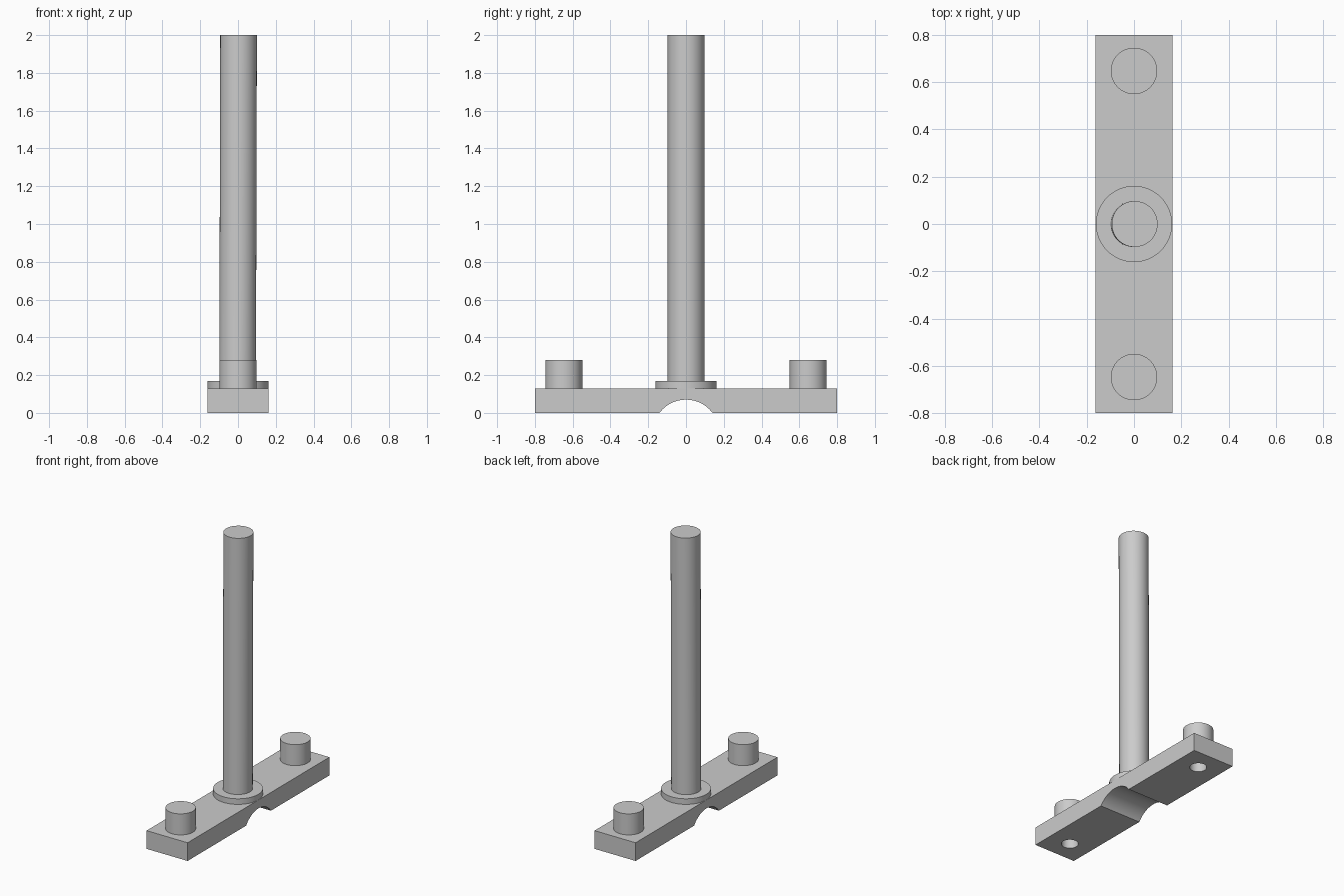
import bpy, bmesh, math

old = bpy.data.objects.get("Cube")
if old:
    bpy.data.objects.remove(old, do_unlink=True)

steel = bpy.data.materials.new("light grey steel")
steel.use_nodes = True
steel.diffuse_color = (0.6, 0.6, 0.6, 1)
steel.node_tree.nodes["Principled BSDF"].inputs["Base Color"].default_value = (0.6, 0.6, 0.6, 1)


def make_object(name, bm):
    mesh = bpy.data.meshes.new(name)
    bmesh.ops.recalc_face_normals(bm, faces=bm.faces)
    bm.to_mesh(mesh)
    bm.free()
    mesh.materials.append(steel)
    obj = bpy.data.objects.new(name, mesh)
    bpy.context.collection.objects.link(obj)
    return obj


def cylinder(name, radius, bottom, top, x=0, y=0, lean=0):
    """Upright cylinder; lean shifts its top sideways in x."""
    bm = bmesh.new()
    bmesh.ops.create_cone(bm, cap_ends=True, segments=64, radius1=radius,
                          radius2=radius, depth=top - bottom)
    for v in bm.verts:
        v.co.x += x + (lean if v.co.z > 0 else 0)
        v.co.y += y
        v.co.z += (top + bottom) / 2
    return make_object(name, bm)


def activate(obj):
    bpy.ops.object.select_all(action='DESELECT')
    obj.select_set(True)
    bpy.context.view_layer.objects.active = obj


def drill(obj, cutter):
    mod = obj.modifiers.new("hole", 'BOOLEAN')
    mod.operation = 'DIFFERENCE'
    mod.solver = 'EXACT'
    mod.object = cutter
    activate(obj)
    bpy.ops.object.modifier_apply(modifier=mod.name)


# Base bar: side profile with an arch under the middle, extruded across x
HALF_W, HALF_L, THICK = 0.162, 0.8, 0.13
ARCH_R, ARCH_Z = 0.175, -0.105
half_angle = math.acos(-ARCH_Z / ARCH_R)
profile = [(-HALF_L, 0), (-HALF_L, THICK), (HALF_L, THICK), (HALF_L, 0)]
for i in range(33):
    a = half_angle * (1 - i / 16)
    profile.append((ARCH_R * math.sin(a), ARCH_Z + ARCH_R * math.cos(a)))
bm = bmesh.new()
face = bm.faces.new([bm.verts.new((-HALF_W, y, max(z, 0))) for y, z in profile])
side = bmesh.ops.extrude_face_region(bm, geom=[face])
bmesh.ops.translate(bm, vec=(2 * HALF_W, 0, 0),
                    verts=[g for g in side["geom"] if isinstance(g, bmesh.types.BMVert)])
bar = make_object("base_bar", bm)

# Collar and tall rod
collar = cylinder("collar", 0.161, THICK, 0.17)
rod = cylinder("rod", 0.097, 0.16, 2.0, x=-0.002, lean=0.005)
parts = [bar, collar, rod]

# Pegs at both ends, with blind holes drilled from below
for label, y in (("front", -0.647), ("back", 0.647)):
    peg = cylinder(label + "_peg", 0.098, THICK, 0.28, y=y)
    cutter = cylinder(label + "_hole_cutter", 0.055, -0.05, 0.2, y=y)
    drill(bar, cutter)
    drill(peg, cutter)
    bpy.data.objects.remove(cutter, do_unlink=True)
    parts.append(peg)

# Smooth round walls, crisp edges
for obj in parts:
    activate(obj)
    bpy.ops.object.shade_smooth_by_angle(angle=math.radians(30))
